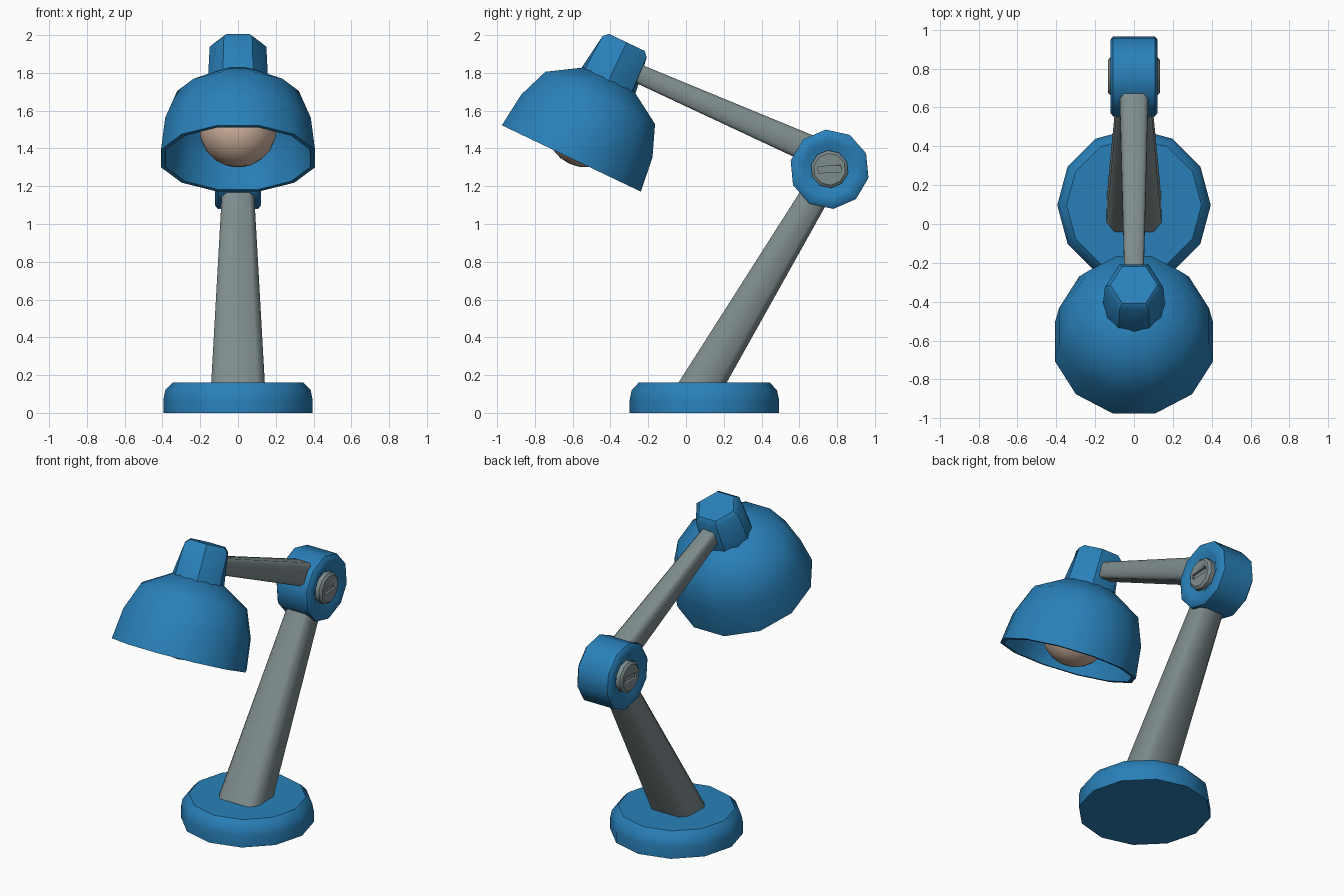
import bpy, bmesh, math
from mathutils import Matrix, Vector

if "Cube" in bpy.data.objects:
    bpy.data.objects.remove(bpy.data.objects["Cube"])


def material(name, rgb):
    m = bpy.data.materials.new(name)
    m.diffuse_color = (*rgb, 1)
    m.use_nodes = True
    m.node_tree.nodes["Principled BSDF"].inputs["Base Color"].default_value = m.diffuse_color
    return m


BLUE = material("blue_paint", (0.022, 0.216, 0.485))
GREY = material("grey_metal", (0.212, 0.262, 0.266))
PEACH = material("bulb_peach", (0.65, 0.46, 0.35))


def finish(bm, name, mat, angle=40):
    bmesh.ops.recalc_face_normals(bm, faces=bm.faces)
    me = bpy.data.meshes.new(name)
    bm.to_mesh(me)
    bm.free()
    ob = bpy.data.objects.new(name, me)
    bpy.context.collection.objects.link(ob)
    me.materials.append(mat)
    bpy.ops.object.select_all(action='DESELECT')
    ob.select_set(True)
    bpy.context.view_layer.objects.active = ob
    bpy.ops.object.shade_smooth_by_angle(angle=math.radians(angle))
    return ob


def loft(rings, name, mat, angle=40):
    """Skin a list of point rings and cap both ends."""
    bm = bmesh.new()
    vs = [[bm.verts.new(p) for p in ring] for ring in rings]
    n = len(vs[0])
    for a, b in zip(vs, vs[1:]):
        for i in range(n):
            j = (i + 1) % n
            bm.faces.new((a[i], a[j], b[j], b[i]))
    bm.faces.new(vs[0])
    bm.faces.new(vs[-1])
    return finish(bm, name, mat, angle)


def frame(origin, x, y, z):
    m = Matrix((x, y, z)).transposed().to_4x4()
    m.translation = origin
    return m


def lathe(profile, n, offset, mat4, name, mat, angle=40):
    """Profile entries: radius, height, optional scale for odd points."""
    rings = []
    for r, h, *odd in profile:
        ring = []
        for i in range(n):
            a = math.radians(offset) + math.tau * i / n
            rr = r * odd[0] if odd and i % 2 else r
            ring.append(mat4 @ Vector((rr * math.cos(a), rr * math.sin(a), h)))
        rings.append(ring)
    return loft(rings, name, mat, angle)


def arm(p0, p1, s0, s1, chamfer, name):
    """Tapered bar with a chamfered rectangular section."""
    p0, p1 = Vector(p0), Vector(p1)
    x = Vector((1, 0, 0))
    d = (p1 - p0).normalized().cross(x)
    rings = []
    for p, (w, h), c in ((p0, s0, chamfer[0]), (p1, s1, chamfer[1])):
        pts = [(w, -h + c), (w, h - c), (w - c, h), (-w + c, h),
               (-w, h - c), (-w, -h + c), (-w + c, -h), (w - c, -h)]
        rings.append([p + x * u + d * v for u, v in pts])
    return loft(rings, name, GREY, 50)


# Base
lathe([(0.395, 0), (0.395, 0.07), (0.385, 0.12), (0.347, 0.16)], 12, 0,
      Matrix.Translation((0, 0.097, 0)), "base", BLUE)

# Arms
arm((0, 0.045, 0.085), (0, 0.765, 1.29), (0.144, 0.112), (0.077, 0.072),
    (0.042, 0.025), "lower_arm")
arm((0, -0.33, 1.83), (0, 0.76, 1.351), (0.048, 0.048), (0.076, 0.076),
    (0.014, 0.022), "upper_arm")

# Elbow joint with dished sides
joint = frame((0, 0.76, 1.29), (0, 1, 0), (0, 0, 1), (1, 0, 0))
side = [(0.085, 0.085), (0.145, 0.122), (0.192, 0.122), (0.211, 0.107)]
lathe([(r, -h) for r, h in side] + side[::-1], 10, 23.5, joint, "elbow_joint", BLUE)

# Screw through the joint with a slot on each end
screw_side = [(0.085, 0.134), (0.1, 0.122)]
screw = lathe([(r, -h) for r, h in screw_side] + screw_side[::-1], 10, 23.5,
              joint, "elbow_screw", GREY)
bm = bmesh.new()
for s in (-1, 1):
    bmesh.ops.create_cube(bm, size=1, matrix=joint @ Matrix.Translation((0, 0, s * 0.135))
                          @ Matrix.Rotation(math.radians(3), 4, 'Z')
                          @ Matrix.Diagonal((0.12, 0.034, 0.03, 1)))
cutter = finish(bm, "slot_cutter", GREY)
cutter.hide_render = True
cutter.hide_viewport = True
cut = screw.modifiers.new("slots", 'BOOLEAN')
cut.operation = 'DIFFERENCE'
cut.object = cutter

# Lamp head, tilted forward
tilt = math.radians(25.5)
sa, ca = math.sin(tilt), math.cos(tilt)
head = frame((0, -0.607, 1.347), (1, 0, 0), (0, ca, -sa), (0, sa, ca))
lathe([(0.13, 0.44), (0.305, 0.335), (0.374, 0.18), (0.397, 0.0),
       (0.422, 0.0), (0.399, 0.19), (0.333, 0.355), (0.15, 0.465)],
      12, 15, head, "lamp_shade", BLUE)
# Neck turns from round at the shade to six-sided at the top
lathe([(0.16, 0.445), (0.15, 0.655, 0.866), (0.121, 0.681, 0.866)],
      12, 0, head, "shade_neck", BLUE)

# Bulb
bm = bmesh.new()
bmesh.ops.create_uvsphere(bm, u_segments=20, v_segments=12, radius=0.205,
                          matrix=head @ Matrix.Translation((0, 0, 0.175)))
finish(bm, "bulb", PEACH, 60)
